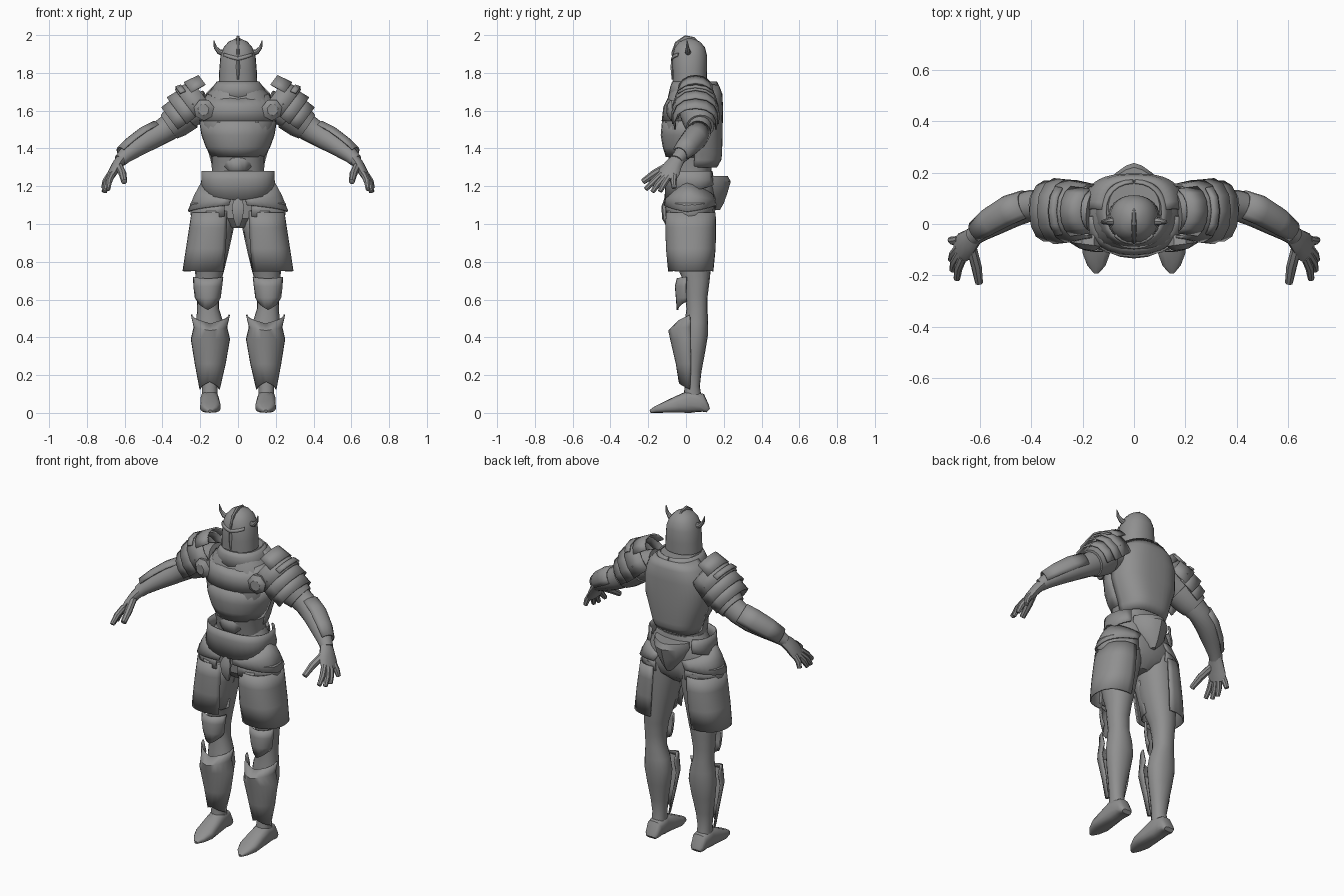
import bpy, math
from math import sin, cos, radians
from mathutils import Vector as V

steel = bpy.data.materials.new("grey steel")
steel.diffuse_color = (0.28, 0.28, 0.28, 1)


def finish(name, rings, closed, mirror, thick, angle=35):
    """Join rings of points into a skin; closed rings are capped, open ones get thickness."""
    n = len(rings[0])
    verts = [p for r in rings for p in r]
    faces = []
    for i in range(len(rings) - 1):
        for j in range(n if closed else n - 1):
            k = (j + 1) % n
            faces.append((i * n + j, i * n + k, (i + 1) * n + k, (i + 1) * n + j))
    if closed:
        faces.append(tuple(range(n))[::-1])
        faces.append(tuple(range((len(rings) - 1) * n, len(rings) * n)))
    me = bpy.data.meshes.new(name)
    me.from_pydata(verts, [], faces)
    me.materials.append(steel)
    ob = bpy.data.objects.new(name, me)
    bpy.context.collection.objects.link(ob)
    bpy.ops.object.select_all(action='DESELECT')
    ob.select_set(True)
    bpy.context.view_layer.objects.active = ob
    bpy.ops.object.mode_set(mode='EDIT')
    bpy.ops.mesh.select_all(action='SELECT')
    bpy.ops.mesh.normals_make_consistent(inside=False)
    bpy.ops.object.mode_set(mode='OBJECT')
    bpy.ops.object.shade_smooth_by_angle(angle=radians(angle))
    if not closed:
        m = ob.modifiers.new("thickness", 'SOLIDIFY')
        m.thickness, m.offset = thick, 0
    if mirror:
        ob.modifiers.new("mirror", 'MIRROR')
    return ob


def angles(a0, a1, n):
    closed = a1 - a0 >= 360
    return closed, [radians(a0 + (a1 - a0) * i / (n if closed else n - 1)) for i in range(n)]


def sup(v, p):
    return math.copysign(abs(v) ** (2 / p), v)


def upright(name, rows, a0=-180, a1=180, n=20, p=2.2, mirror=False, thick=0.008):
    """Rows: x, y, z, half width, half depth, optional drop at mid arc. Angle 0 is the front."""
    closed, angs = angles(a0, a1, n)
    mid, half = radians((a0 + a1) / 2), radians((a1 - a0) / 2)
    rings = []
    for x, y, z, rx, ry, *drop in rows:
        d = drop[0] if drop else 0
        rings.append([(x + rx * sup(sin(a), p), y - ry * sup(cos(a), p),
                       z - d * (1 - abs(a - mid) / half)) for a in angs])
    return finish(name, rings, closed, mirror, thick)


def tube(name, pts, up=(0, 0, 1), a0=-180, a1=180, n=12, p=2, mirror=True, thick=0.008):
    """Points: x, y, z, half width, half height along a path. Angle 0 is the up side."""
    closed, angs = angles(a0, a1, n)
    c = [V(q[:3]) for q in pts]
    rings = []
    for i, q in enumerate(pts):
        d = (c[min(i + 1, len(c) - 1)] - c[max(i - 1, 0)]).normalized()
        u = V(up)
        u = (u - d * u.dot(d)).normalized()
        s = d.cross(u)
        rings.append([tuple(c[i] + s * q[3] * sup(sin(a), p) + u * q[4] * sup(cos(a), p))
                      for a in angs])
    return finish(name, rings, closed, mirror, thick)


# Helmet with brow, nose guard, crest and horns
upright("helmet", [(0, .02, 1.755, .102, .09), (0, .02, 1.82, .099, .092), (0, .02, 1.89, .093, .092),
                   (0, .02, 1.935, .076, .08), (0, .02, 1.965, .05, .055), (0, .02, 1.982, .012, .014)], n=24)
upright("helmet_brow", [(0, .02, 1.905, .092, .091, .02), (0, .02, 1.888, .096, .097, .022)], -50, 50, 13)
tube("nose_guard", [(0, -.07, 1.885, .007, .007), (0, -.073, 1.83, .01, .009), (0, -.07, 1.765, .005, .006)],
     up=(0, -1, 0), n=4, mirror=False)
tube("helmet_crest", [(0, -.066, 1.865, .005, .006), (0, -.064, 1.905, .009, .014), (0, -.042, 1.95, .01, .02),
                      (0, .0, 1.983, .01, .017), (0, .04, 1.978, .008, .012), (0, .07, 1.955, .004, .006)],
     n=8, mirror=False)
tube("horn", [(.07, .012, 1.905, .018, .018), (.1, .01, 1.912, .014, .014), (.12, .008, 1.935, .009, .009),
              (.128, .006, 1.972, .002, .002)], up=(0, 1, 0), n=8)

# Torso, gorget, breast, belly and back plates
upright("torso", [(0, .05, 1.75, .1, .11), (0, .045, 1.69, .16, .135), (0, .036, 1.62, .19, .147),
                  (0, .03, 1.54, .198, .15), (0, .027, 1.47, .182, .143), (0, .025, 1.36, .14, .118),
                  (0, .03, 1.24, .138, .1)], n=28, p=2.4)
upright("gorget", [(0, .045, 1.752, .11, .115), (0, .045, 1.735, .125, .125, .01), (0, .042, 1.695, .158, .135, .03)],
        n=25, a0=-179, a1=179)
upright("breast_plate", [(0, .03, 1.69, .16, .125, .03), (0, .03, 1.62, .197, .146), (0, .03, 1.545, .203, .155)],
        -90, 90, 13, p=2.1)
upright("belly_plate", [(0, .03, 1.54, .202, .152, -.02), (0, .03, 1.47, .19, .16), (0, .03, 1.41, .168, .15),
                        (0, .03, 1.355, .138, .133)], -95, 95, 13, p=2)
upright("waist_point", [(0, .03, 1.365, .13, .118), (0, .03, 1.345, .125, .115, .1)], -55, 55, 9)
upright("back_plate", [(0, .045, 1.735, .12, .125), (0, .045, 1.69, .165, .143), (0, .035, 1.62, .196, .157),
                       (0, .03, 1.5, .195, .16), (0, .03, 1.37, .15, .157), (0, .03, 1.34, .142, .153),
                       (0, .03, 1.30, .132, .13)], 92, 268, 21, p=2.8)

# Pelvis, belt, hip plates and rear flap
upright("pelvis", [(0, .035, 1.28, .14, .105), (0, .035, 1.2, .185, .12), (0, .04, 1.1, .215, .122),
                   (0, .035, 1.03, .17, .11), (0, .03, .98, .05, .06)], n=24)
upright("belt", [(0, .03, 1.28, .19, .13), (0, .03, 1.235, .19, .135), (0, .03, 1.205, .2, .14, .08)],
        -140, 140, 25, p=2.5)
upright("hip_plate", [(0, .025, 1.145, .195, .131, -.07), (0, .025, 1.12, .23, .136, -.03),
                      (0, .025, 1.1, .262, .14, .035)], 8, 160, 17, p=2.3, mirror=True)
upright("lower_hip_plate", [(0, .025, 1.11, .25, .133), (0, .025, 1.04, .244, .132, .035)],
        14, 160, 15, p=2.3, mirror=True)
tube("buckle", [(0, -.1, 1.14, .02, .012), (0, -.117, 1.09, .038, .014), (0, -.112, 1.03, .028, .014),
                (0, -.095, .99, .012, .01)], up=(0, -1, 0), n=6, mirror=False)
upright("rear_flap", [(0, .13, 1.255, .11, .09), (0, .13, 1.225, .115, .107), (0, .13, 1.16, .095, .088),
                      (0, .14, 1.11, .055, .06), (0, .15, 1.075, .015, .03)], n=16, p=1.5)

# Legs, tassets, knee pads, greaves and feet
upright("leg", [(.115, .035, 1.08, .1, .115), (.125, .035, .98, .103, .112), (.14, .035, .86, .092, .102),
                (.15, .045, .76, .078, .086), (.156, .055, .7, .068, .07), (.16, .055, .62, .06, .06),
                (.158, .058, .55, .058, .056), (.15, .055, .48, .072, .062), (.147, .052, .41, .08, .064),
                (.148, .045, .32, .068, .056), (.15, .037, .22, .05, .045), (.15, .033, .14, .041, .04),
                (.15, .035, .07, .042, .05)], n=16, mirror=True)
upright("tasset", [(.135, .025, 1.06, .108, .128), (.14, .025, .98, .115, .13), (.15, .025, .87, .122, .128),
                   (.165, .025, .75, .125, .116)], -40, 190, 21, p=2.3, mirror=True)
upright("inner_tasset", [(.12, .025, 1.07, .09, .122), (.125, .025, .95, .09, .118), (.14, .025, .85, .08, .106),
                         (.15, .025, .765, .075, .1)], -85, 30, 9, mirror=True)
upright("knee_pad", [(.158, .03, .72, .08, .075, .01), (.16, .03, .67, .076, .085), (.16, .03, .61, .068, .08),
                     (.16, .03, .59, .055, .075, .045)], -72, 72, 11, mirror=True)
upright("greave", [(.146, .02, .52, .1, .07, .05), (.146, .02, .455, .085, .11, .02), (.146, .02, .39, .1, .1),
                   (.147, .025, .26, .078, .075), (.15, .02, .125, .05, .055, -.04)],
        -92, 92, 13, p=1.9, mirror=True)
tube("foot", [(.15, .118, .012, .03, .012), (.15, .105, .024, .042, .024), (.15, .075, .052, .046, .052),
              (.15, .02, .06, .049, .06), (.148, -.04, .046, .052, .046), (.146, -.11, .03, .055, .03),
              (.146, -.16, .018, .036, .018), (.147, -.19, .008, .01, .008)], n=14, p=2.8)

# Arms, vambraces and hands
tube("arm", [(.16, .05, 1.63, .08, .08), (.25, .06, 1.60, .083, .085), (.33, .073, 1.535, .066, .074),
             (.4, .072, 1.49, .06, .066), (.47, .05, 1.45, .062, .062), (.54, .01, 1.405, .054, .052),
             (.6, -.03, 1.36, .041, .04), (.625, -.05, 1.335, .036, .034)], n=16)
tube("sleeve_cuff", [(.27, .062, 1.585, .095, .092), (.33, .073, 1.54, .085, .087), (.365, .075, 1.515, .074, .076)],
     up=(.6, 0, .8), n=16)
tube("vambrace", [(.415, .07, 1.488, .059, .064), (.48, .045, 1.45, .064, .068), (.55, .005, 1.403, .058, .062),
                  (.605, -.033, 1.364, .044, .05)], up=(.5, .4, .7), a0=-80, a1=80, n=8)
PALM = (.8, -.1, .6)
tube("palm", [(.61, -.035, 1.35, .034, .03), (.638, -.065, 1.315, .047, .028), (.662, -.088, 1.275, .058, .024),
              (.68, -.105, 1.24, .052, .018)], up=PALM, n=12)
fingers = {"thumb": ((.632, -.09, 1.31), (.612, -.165, 1.268), (.602, -.228, 1.224)),
           "index_finger": ((.665, -.13, 1.265), (.683, -.172, 1.225), (.688, -.213, 1.184)),
           "middle_finger": ((.675, -.112, 1.252), (.698, -.15, 1.21), (.705, -.178, 1.17)),
           "ring_finger": ((.68, -.09, 1.252), (.702, -.118, 1.21), (.71, -.138, 1.172)),
           "little_finger": ((.68, -.062, 1.26), (.702, -.066, 1.225), (.712, -.062, 1.19))}
for name, (a, b, c) in fingers.items():
    r = .021 if name == "thumb" else .017
    tip = tuple(V(c) * 1.04 - V(b) * .04)
    tube(name, [a + (r, r), b + (r, r), c + (r * .75, r * .75), tip + (r * .3, r * .3)], up=PALM, n=8)

# Layered shoulder plates along the slope of the upper arm
SLOPE, UP, BASE = V((.8, 0, -.6)), (.6, 0, .8), V((.25, .05, 1.6))


def lame(name, s0, s1, r0, r1, w0, w1, reach, n=9):
    pts = [tuple(BASE + SLOPE * s) + (w, r) for s, r, w in ((s0, r0, w0), (s1, r1, w1))]
    tube(name, pts, up=UP, a0=-reach, a1=reach, n=n, p=2.2, thick=.01)


lame("shoulder_plate_top", -.1, .0, .118, .138, .102, .12, 105)
lame("shoulder_plate_middle", -.03, .06, .12, .128, .114, .125, 108)
lame("shoulder_plate_lower", .03, .115, .105, .103, .114, .114, 110)
lame("shoulder_guard", -.145, -.06, .122, .138, .095, .106, 60, 7)
lame("shoulder_rib_upper", -.04, -.01, .138, .148, .122, .128, 45, 5)
tube("armpit_disc", [(.175, -.04, 1.605, .05, .05), (.18, -.08, 1.605, .055, .058), (.183, -.1, 1.605, .03, .03)],
     n=7)
